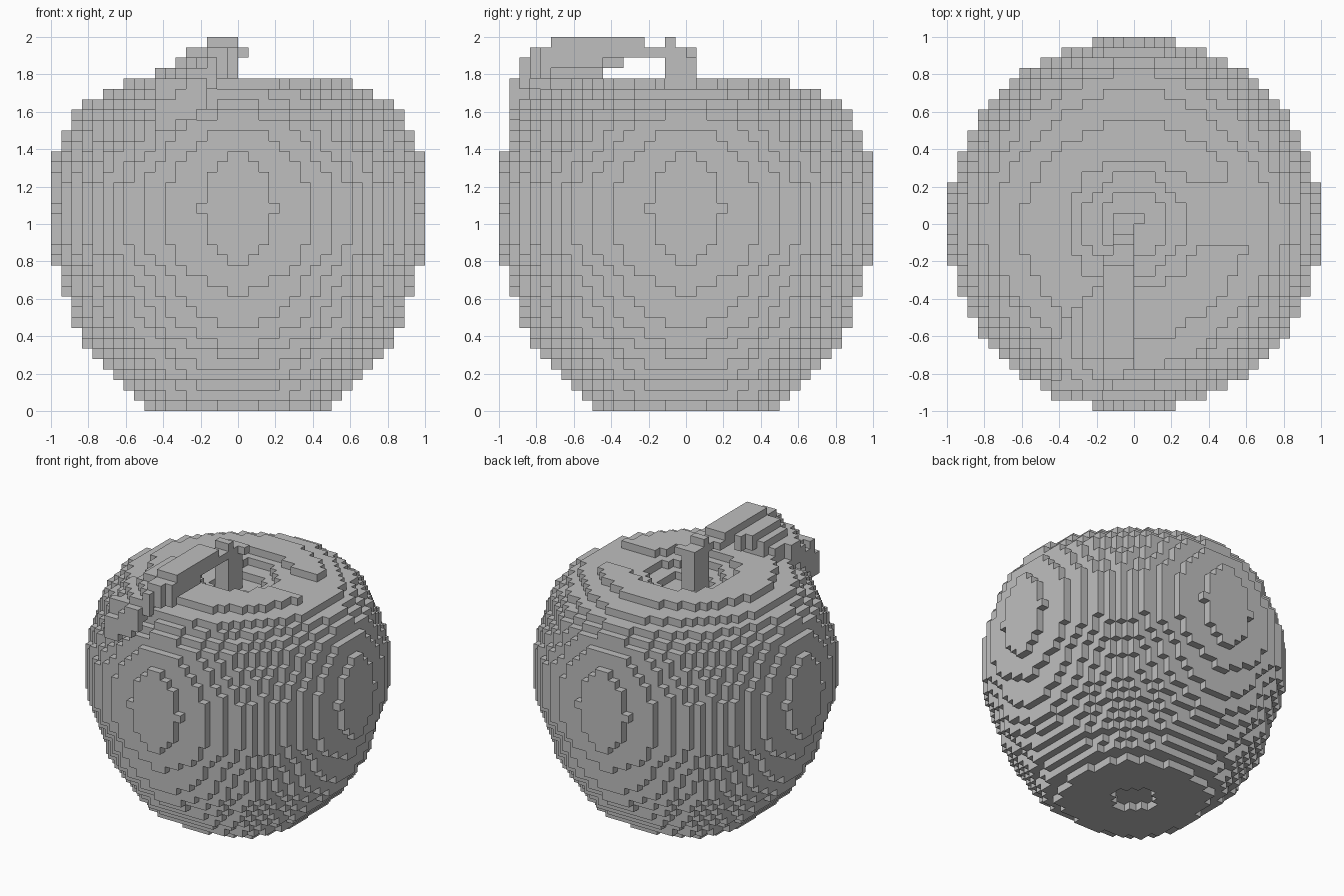
import bpy, bmesh, math

if "Cube" in bpy.data.objects:
    bpy.data.objects.remove(bpy.data.objects["Cube"], do_unlink=True)

V = 2 / 36  # block size

grey = bpy.data.materials.new("plain_grey")
grey.use_nodes = True
grey.diffuse_color = (0.52, 0.52, 0.52, 1)
grey.node_tree.nodes["Principled BSDF"].inputs["Base Color"].default_value = (0.52, 0.52, 0.52, 1)


def lerp(points, t):
    """Piecewise linear lookup in a list of (t, value)."""
    for (a, va), (b, vb) in zip(points, points[1:]):
        if t <= b:
            return va + (vb - va) * max(0, (t - a) / (b - a))
    return points[-1][1]


def centre(cell):
    return [(c + 0.5) * V for c in cell]


def build_blocks(name, cells):
    """Turn a set of grid cells into a closed block surface."""
    bm = bmesh.new()
    verts = {}

    def vert(p):
        if p not in verts:
            verts[p] = bm.verts.new([c * V for c in p])
        return verts[p]

    for cell in cells:
        for axis in range(3):
            for side in (0, 1):
                near = list(cell)
                near[axis] += 2 * side - 1
                if tuple(near) in cells:
                    continue
                u, w = (axis + 1) % 3, (axis + 2) % 3
                ring = []
                for du, dw in ((0, 0), (1, 0), (1, 1), (0, 1)):
                    p = list(cell)
                    p[axis] += side
                    p[u] += du
                    p[w] += dw
                    ring.append(vert(tuple(p)))
                bm.faces.new(ring if side else ring[::-1])
    mesh = bpy.data.meshes.new(name)
    bm.to_mesh(mesh)
    bm.free()
    mesh.materials.append(grey)
    obj = bpy.data.objects.new(name, mesh)
    bpy.context.collection.objects.link(obj)
    return obj


def box(x0, x1, y0, y1, z0, z1):
    return {(x, y, z) for x in range(x0, x1) for y in range(y0, y1) for z in range(z0, z1)}


# Fruit: (height, radius) on the axes, and how far the diagonals bulge out or in
profile = [(0.03, 0.48), (0.08, 0.565), (0.14, 0.62), (0.20, 0.695), (0.25, 0.725),
           (0.31, 0.765), (0.36, 0.81), (0.47, 0.87), (0.64, 0.92), (0.80, 0.974),
           (0.92, 0.985), (1.08, 0.99), (1.25, 0.984), (1.36, 0.974), (1.47, 0.935),
           (1.53, 0.915), (1.58, 0.87), (1.64, 0.82), (1.69, 0.76), (1.75, 0.60)]
bulge = [(0.0, 0.08), (0.25, 0.0), (0.7, -0.01), (0.9, 0.015), (1.2, 0.015),
         (1.36, -0.03), (1.7, -0.04)]


def reach(x, y, z):
    diagonal = math.sin(2 * math.atan2(y, x)) ** 2
    return lerp(profile, z) * (1 + lerp(bulge, z) * diagonal)


def top_layer(x, y):
    r = math.hypot(x, y)
    if r < 0.17:
        return 29
    if r < 0.27:
        return 30
    # the rim is open on one side
    notch = x > 0.2 and -0.1 < y < 0.22
    return 31 if r < 0.36 or notch else 32


fruit = set()
for cell in box(-18, 18, -18, 18, 0, 32):
    x, y, z = centre(cell)
    dimple = cell[2] == 0 and math.hypot(x, y) < 0.15
    lean = 0.03 if z > 1.66 else 0
    inside = math.hypot(x, y + lean) <= reach(x, y, z)
    if inside and cell[2] < top_layer(x, y) and not dimple:
        fruit.add(cell)

# Stalk: short post with a chipped top
stalk = box(-2, 0, -2, 1, 28, 35) | box(-2, 0, -2, -1, 35, 36) | box(0, 1, 0, 1, 34, 35)

# Leaf: arched sheet that runs from the stalk and droops over the front rim
left_edge = [(0.11, -0.11), (0.28, -0.17), (0.5, -0.36), (0.62, -0.44), (0.95, -0.45)]
right_edge = [(0.11, 0.0), (0.72, 0.0), (0.83, -0.1), (0.95, -0.2)]
ridge = [(0.11, 1.92), (0.2, 1.92), (0.25, 1.98), (0.70, 1.98), (0.75, 1.93), (0.86, 1.87), (0.95, 1.76)]
leaf = set()
for i in range(-9, 0):
    for j in range(-17, -2):
        x, y = (i + 0.5) * V, (j + 0.5) * V
        d = -y
        if not lerp(left_edge, d) <= x <= lerp(right_edge, d):
            continue
        fall = max(0, -x - 0.14) * 0.55
        if x < -0.17:
            fall += 0.03
        top = math.floor((lerp(ridge, d) - fall) / V)
        drop = 3 if d > 0.42 else 2
        if d < 0.22:
            top, drop = 34, 1
        for k in range(top - drop + 1, top + 1):
            leaf.add((i, j, k))
# Tip: slanted steps that hug the front of the fruit
for n in range(5):
    leaf |= box(-8, -3 - n, -17, -15, 31 - n, 32 - n)
leaf -= box(-8, -6, -17, -16, 30, 34) | box(-6, -5, -17, -16, 31, 34)

build_blocks("fruit_body", fruit)
build_blocks("stalk", stalk - fruit)
build_blocks("leaf", leaf - fruit - stalk)
